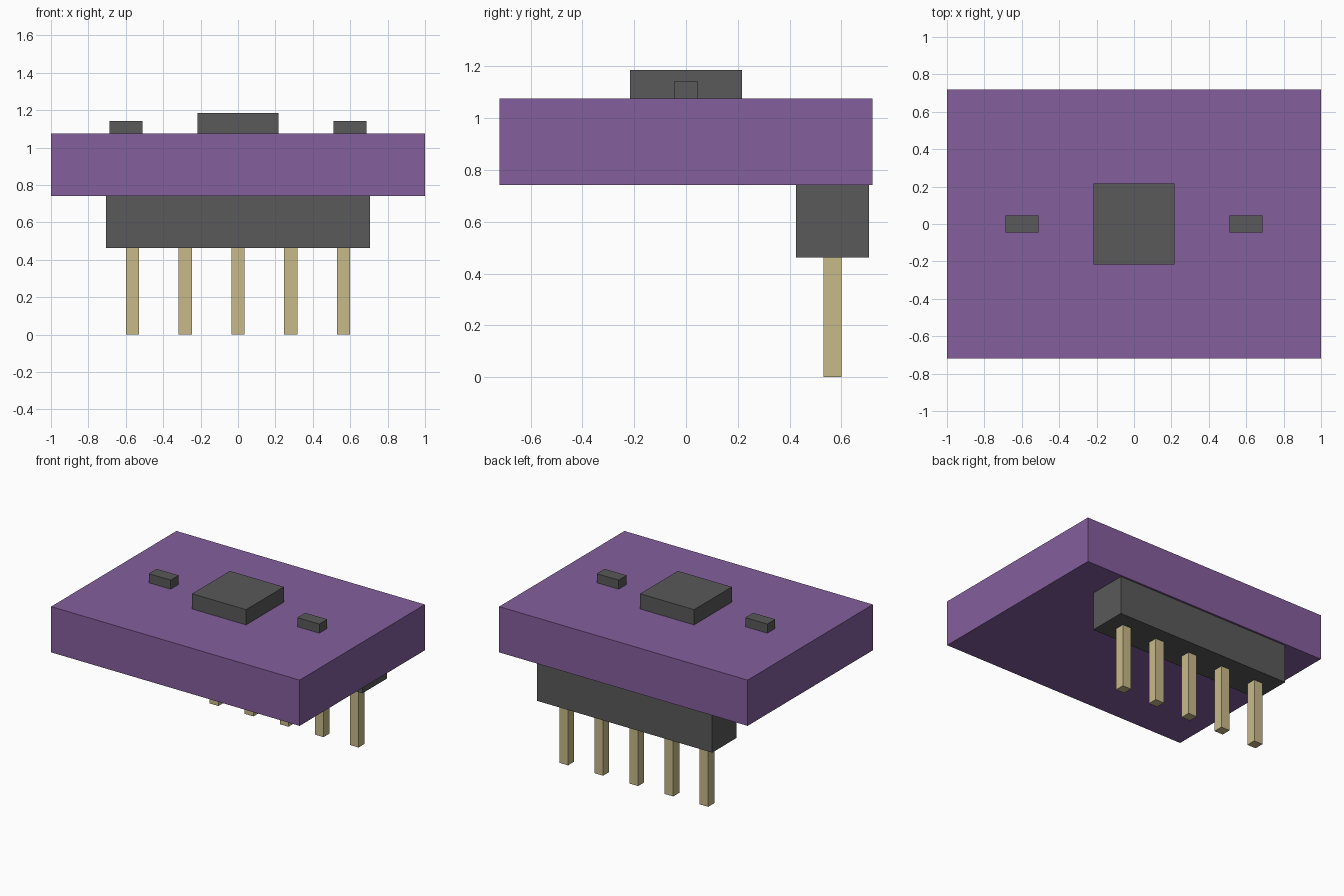
import bpy

cube = bpy.data.objects.get("Cube")
if cube:
    bpy.data.objects.remove(cube, do_unlink=True)


def material(name, rgb):
    mat = bpy.data.materials.new(name)
    mat.use_nodes = True
    mat.diffuse_color = (*rgb, 1)
    mat.node_tree.nodes["Principled BSDF"].inputs["Base Color"].default_value = (*rgb, 1)
    return mat


def box(name, x, y, bottom, top, width, depth, mat):
    """Box from its centre in plan, its height range and its plan size."""
    bpy.ops.mesh.primitive_cube_add(size=1, location=(x, y, (bottom + top) / 2))
    obj = bpy.context.object
    obj.name = name
    obj.scale = (width, depth, top - bottom)
    bpy.ops.object.transform_apply(location=False, rotation=False, scale=True)
    obj.data.materials.append(mat)
    return obj


purple = material("board purple", (0.23, 0.113, 0.34))
grey = material("component grey", (0.1, 0.1, 0.1))
gold = material("pin gold", (0.578, 0.491, 0.254))

HEADER_BOTTOM, BOARD_BOTTOM, BOARD_TOP = 0.463, 0.742, 1.075
PITCH = 0.282
PIN_Y = 0.565

# Board with the main chip and a small component on each side
box("circuit_board", 0, 0, BOARD_BOTTOM, BOARD_TOP, 2, 1.44, purple)
box("main_chip", 0, 0, BOARD_TOP, 1.186, 0.434, 0.434, grey)
for side, x in (("left", 0.598), ("right", -0.598)):
    box(f"{side}_component", x, 0, BOARD_TOP, 1.141, 0.177, 0.091, grey)

# Pin header under the back edge
box("header_block", 0, PIN_Y, HEADER_BOTTOM, BOARD_BOTTOM, PITCH * 5, PITCH, grey)
for i in range(5):
    box(f"header_pin_{i + 1}", (i - 2) * PITCH, PIN_Y, 0, HEADER_BOTTOM, 0.07, 0.07, gold)
